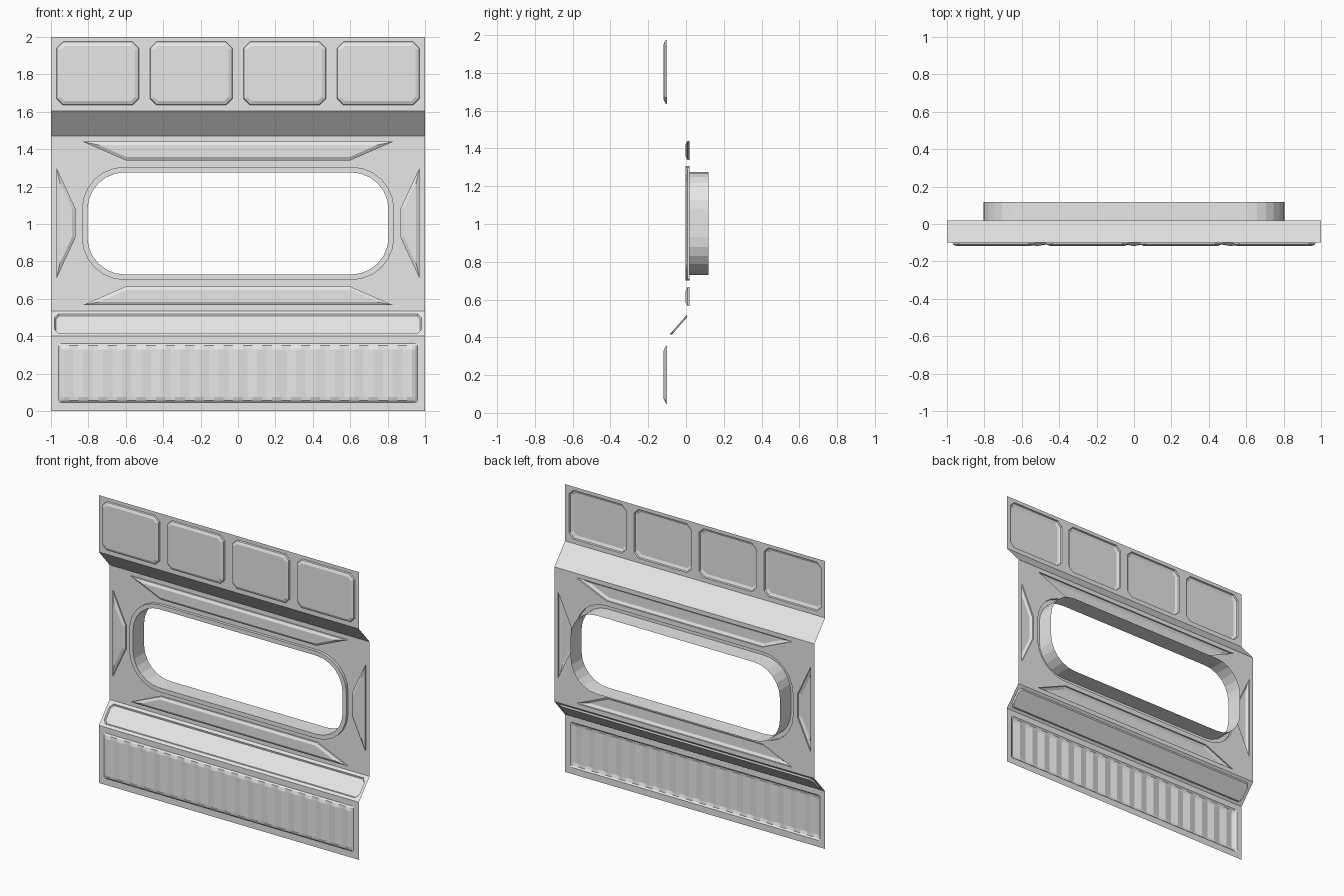
import bpy, bmesh, math
from mathutils import Vector

cube = bpy.data.objects.get("Cube")
if cube:
    bpy.data.objects.remove(cube, do_unlink=True)

grey = bpy.data.materials.new("plain_grey")
grey.use_nodes = True
GREY = (0.8, 0.8, 0.8, 1)
grey.diffuse_color = GREY
grey.node_tree.nodes["Principled BSDF"].inputs["Base Color"].default_value = GREY

FRONT, BACK = -0.1, 0.018       # depths of the outer and middle sheets


class Section:
    """A flat band of the sheet between two (y, z) profile points."""
    def __init__(self, low, high):
        self.low, self.high = Vector(low), Vector(high)
        d = (self.high - self.low).normalized()
        self.normal = Vector((0, -d.y, d.x))

    def place(self, x, z, lift=0):
        t = (z - self.low.y) / (self.high.y - self.low.y)
        y = self.low.x + t * (self.high.x - self.low.x)
        return Vector((x, y, z)) + self.normal * lift


def finish(bm, name):
    bmesh.ops.recalc_face_normals(bm, faces=bm.faces[:])
    if sum(f.normal.y * f.calc_area() for f in bm.faces) > 0:
        bmesh.ops.reverse_faces(bm, faces=bm.faces[:])
    mesh = bpy.data.meshes.new(name)
    bm.to_mesh(mesh)
    bm.free()
    mesh.materials.append(grey)
    bpy.context.collection.objects.link(bpy.data.objects.new(name, mesh))


def sheet(name, section, holes=()):
    """Flat band with openings for its pressed panels."""
    bm = bmesh.new()
    edges = []
    outline = rounded(-1, 1, section.low.y, section.high.y, 0, 0)
    for loop in [outline, *holes]:
        vs = [bm.verts.new(section.place(x, z)) for x, z in loop]
        edges += [bm.edges.new((vs[i - 1], vs[i])) for i in range(len(vs))]
    bmesh.ops.triangle_fill(bm, edges=edges, use_beauty=True, normal=section.normal)
    finish(bm, name)


def pressing(name, section, steps, cap=True):
    """Bridge a chain of (loop, lift) outlines and close the last one."""
    bm = bmesh.new()
    rings = [[bm.verts.new(section.place(x, z, lift)) for x, z in loop]
             for loop, lift in steps]
    for a, b in zip(rings, rings[1:]):
        for i in range(len(a)):
            bm.faces.new((a[i - 1], a[i], b[i], b[i - 1]))
    if cap:
        bm.faces.new(rings[-1])
    finish(bm, name)


def rounded(x0, x1, z0, z1, r, segments):
    """Counter-clockwise rectangle; one segment gives cut corners."""
    if r == 0:
        return [(x0, z0), (x1, z0), (x1, z1), (x0, z1)]
    pts = []
    corners = [(x1 - r, z1 - r), (x0 + r, z1 - r), (x0 + r, z0 + r), (x1 - r, z0 + r)]
    for k, (cx, cz) in enumerate(corners):
        for i in range(segments + 1):
            a = math.pi / 2 * (k + i / segments)
            pts.append((cx + r * math.cos(a), cz + r * math.sin(a)))
    return pts


def inset(loop, d):
    """Move every side of a convex counter-clockwise loop inward."""
    out = []
    for i, p in enumerate(loop):
        p = Vector(p)
        u = (p - Vector(loop[i - 1])).normalized()
        v = (Vector(loop[(i + 1) % len(loop)]) - p).normalized()
        n, m = Vector((-u.y, u.x)), Vector((-v.y, v.x))
        out.append(tuple(p + (n + m) * d / (1 + n.dot(m))))
    return out


def flip_x(loop):
    return [(-x, z) for x, z in reversed(loop)]


def flip_z(loop, mid):
    return [(x, 2 * mid - z) for x, z in reversed(loop)]


bottom = Section((FRONT, 0), (FRONT, 0.4))
lower_slope = Section((FRONT, 0.4), (BACK, 0.535))
middle = Section((BACK, 0.535), (BACK, 1.47))
upper_slope = Section((BACK, 1.47), (FRONT, 1.605))
top = Section((FRONT, 1.605), (FRONT, 2))

# Upper band with four raised panels
panels = [rounded(c - 0.22, c + 0.22, 1.636, 1.975, 0.034, 1)
          for c in (-0.75, -0.25, 0.25, 0.75)]
sheet("upper_sheet", top, panels)
for i, loop in enumerate(panels):
    pressing(f"upper_panel_{i + 1}", top,
             [(loop, 0), (inset(loop, 0.003), 0.01), (inset(loop, 0.022), 0.018)])

# Plain overhang
sheet("overhang", upper_slope)

# Middle band: window opening and four tapered ribs
MID = 1.003
rim = rounded(-0.835, 0.835, 0.7, 1.306, 0.23, 6)
opening = rounded(-0.805, 0.805, 0.73, 1.276, 0.2, 6)
upper_rib = [(-0.6, 1.34), (0.6, 1.34), (0.83, 1.44), (-0.83, 1.44)]
right_rib = [(-0.97, 0.71), (-0.87, 0.925), (-0.87, 1.085), (-0.97, 1.3)]
ribs = {"upper_rib": upper_rib, "lower_rib": flip_z(upper_rib, MID),
        "right_rib": right_rib, "left_rib": flip_x(right_rib)}
sheet("middle_sheet", middle, [rim, *ribs.values()])
pressing("window_frame", middle,
         [(rim, 0), (rim, 0.02), (opening, 0.02), (opening, -0.1)], cap=False)
for name, loop in ribs.items():
    pressing(name, middle, [(loop, 0), (loop, 0.01), (inset(loop, 0.018), 0.02)])

# Sill with a shallow recess
strip = rounded(-0.98, 0.98, 0.415, 0.52, 0.02, 1)
sheet("sill", lower_slope, [strip])
pressing("sill_recess", lower_slope, [(strip, 0), (inset(strip, 0.006), -0.01)])

# Lower band with a fluted panel
X, Z0, Z1 = 0.96, 0.045, 0.36
sheet("lower_sheet", bottom, [rounded(-X, X, Z0, Z1, 0, 0)])
FLUTES, STEPS, HALF = 18, 4, 0.93
xs = [-HALF + 2 * HALF * i / (FLUTES * STEPS) for i in range(FLUTES * STEPS + 1)]
xs = [-X, -X + 0.01] + xs + [X - 0.01, X]
zs = [Z0, Z0 + 0.01, Z0 + 0.03, Z1 - 0.03, Z1 - 0.01, Z1]


def flute_lift(i, j):
    border = min(i, len(xs) - 1 - i, j, len(zs) - 1 - j)
    if border < 2:
        return 0.009 * border
    wave = math.cos(2 * math.pi * (i - 2) / STEPS)
    return 0.0135 + 0.0045 * wave


bm = bmesh.new()
grid = [[bm.verts.new(bottom.place(x, z, flute_lift(i, j))) for j, z in enumerate(zs)]
        for i, x in enumerate(xs)]
for a, b in zip(grid, grid[1:]):
    for j in range(len(zs) - 1):
        bm.faces.new((a[j], b[j], b[j + 1], a[j + 1]))
finish(bm, "fluted_panel")
